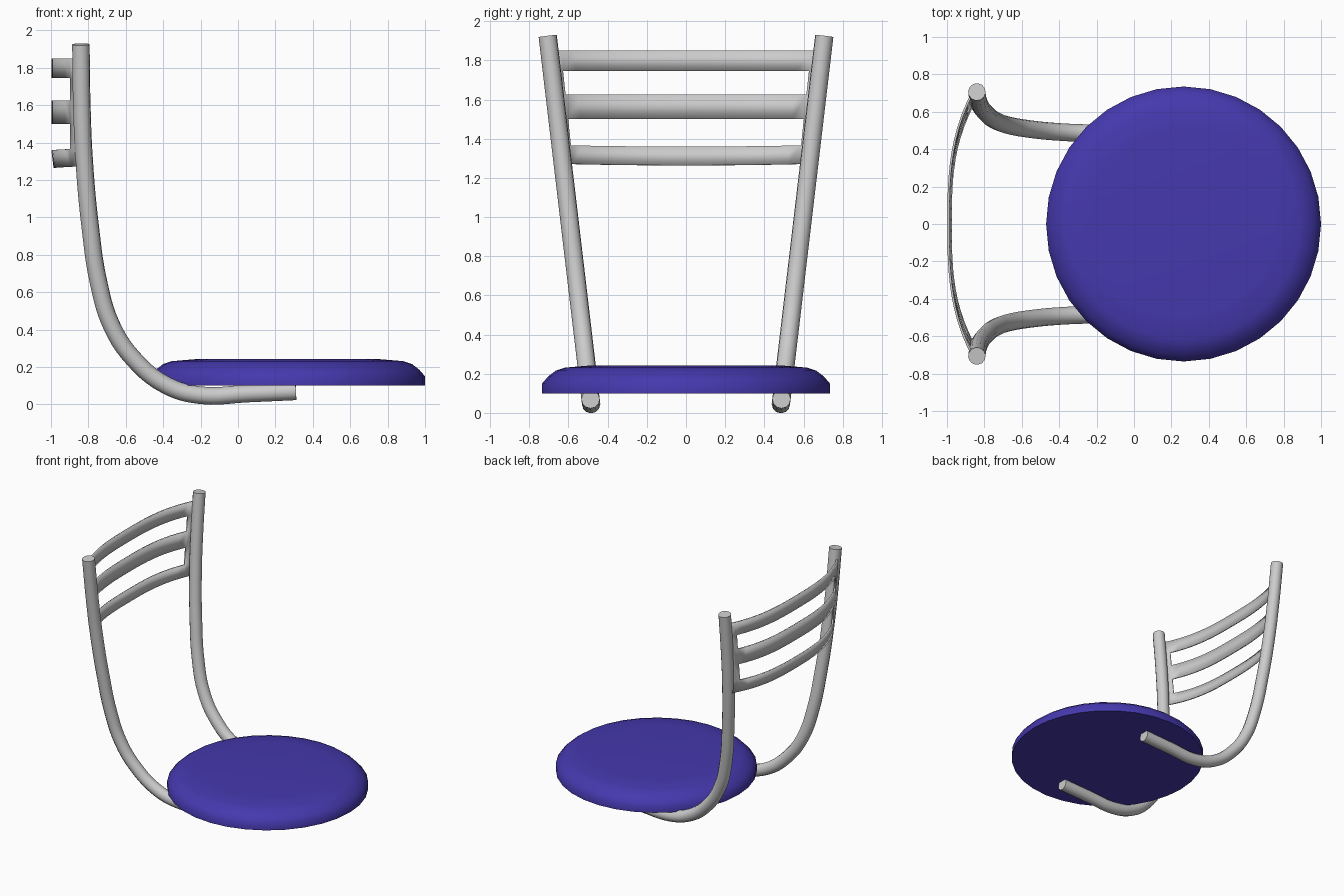
import bpy, bmesh, math
from mathutils import Matrix

if "Cube" in bpy.data.objects:
    bpy.data.objects.remove(bpy.data.objects["Cube"])

blue = bpy.data.materials.new("seat_blue")
blue.diffuse_color = (0.06, 0.04, 0.42, 1)
blue.use_nodes = True
blue.node_tree.nodes["Principled BSDF"].inputs["Base Color"].default_value = blue.diffuse_color


def mesh_object(name, bm, angle=40):
    bmesh.ops.recalc_face_normals(bm, faces=bm.faces)
    me = bpy.data.meshes.new(name)
    bm.to_mesh(me)
    bm.free()
    ob = bpy.data.objects.new(name, me)
    bpy.context.collection.objects.link(ob)
    smooth(ob, angle)
    return ob


def smooth(ob, angle=40):
    bpy.ops.object.select_all(action='DESELECT')
    ob.select_set(True)
    bpy.context.view_layer.objects.active = ob
    bpy.ops.object.shade_smooth_by_angle(angle=math.radians(angle))


# Round seat cushion: spun profile (radius, z)
profile = [(0, 0.10), (0.735, 0.10), (0.735, 0.15), (0.705, 0.185),
           (0.665, 0.216), (0.62, 0.231), (0.49, 0.242), (0, 0.242)]
bm = bmesh.new()
verts = [bm.verts.new((r, 0, z)) for r, z in profile]
edges = [bm.edges.new(pair) for pair in zip(verts, verts[1:])]
bmesh.ops.spin(bm, geom=verts + edges, cent=(0, 0, 0), axis=(0, 0, 1),
               angle=math.tau, steps=32)
bmesh.ops.remove_doubles(bm, verts=bm.verts, dist=1e-4)
bmesh.ops.transform(bm, matrix=Matrix.Translation((0.265, 0, 0)), verts=bm.verts)
seat = mesh_object("seat", bm, 50)
seat.data.materials.append(blue)


def frame_y(z):
    """Outward lean of the back tubes."""
    return 0.485 + 0.118 * (z - 0.05)


# Bent frame tubes, one per side, running from under the seat to the back top
path = [(0.31, 0.07), (0.05, 0.058), (-0.2, 0.049), (-0.38, 0.10),
        (-0.56, 0.245), (-0.675, 0.42), (-0.745, 0.65), (-0.79, 0.95),
        (-0.822, 1.3), (-0.835, 1.6), (-0.84, 1.925)]
for name, side in (("left_frame_tube", -1), ("right_frame_tube", 1)):
    cu = bpy.data.curves.new(name, 'CURVE')
    cu.dimensions = '3D'
    cu.bevel_depth = 0.047
    cu.bevel_resolution = 4
    cu.resolution_u = 5
    cu.use_fill_caps = True
    sp = cu.splines.new('BEZIER')
    sp.bezier_points.add(len(path) - 1)
    for p, (x, z) in zip(sp.bezier_points, path):
        p.co = (x, side * frame_y(z), z)
        p.handle_left_type = p.handle_right_type = 'AUTO'
    ob = bpy.data.objects.new(name, cu)
    bpy.context.collection.objects.link(ob)
    bpy.ops.object.select_all(action='DESELECT')
    ob.select_set(True)
    bpy.context.view_layer.objects.active = ob
    bpy.ops.object.convert(target='MESH')
    smooth(bpy.context.object)

# Curved back panel: three slats joined by side strips, two open slots
rows = [1.272, 1.367, 1.50, 1.625, 1.745, 1.85]
half = [i * 0.09 for i in range(1, 11)] + [0.95, 1.0]
cols = [-t for t in reversed(half)] + [0] + half
bm = bmesh.new()
grid = []
for i, z in enumerate(rows):
    row = []
    for t in cols:
        bow = abs(t) ** 2.9
        x = -0.992 + 0.135 * bow
        sag = 0.0
        if i < 2:  # lowest slat dips and tilts slightly
            sag = 0.008 * (1 - t * t)
            x += 0.012 * (1 - i) * (1 - bow)
        row.append(bm.verts.new((x, t * (frame_y(z) + 0.015), z - sag)))
    grid.append(row)
for i in range(len(rows) - 1):
    for j in range(len(cols) - 1):
        in_slot = i % 2 == 1 and abs(cols[j] + cols[j + 1]) / 2 < 0.9
        if not in_slot:
            bm.faces.new((grid[i][j], grid[i][j + 1],
                          grid[i + 1][j + 1], grid[i + 1][j]))
back = mesh_object("back_slats", bm)
sol = back.modifiers.new("thickness", 'SOLIDIFY')
sol.thickness = 0.012
sol.offset = 0
